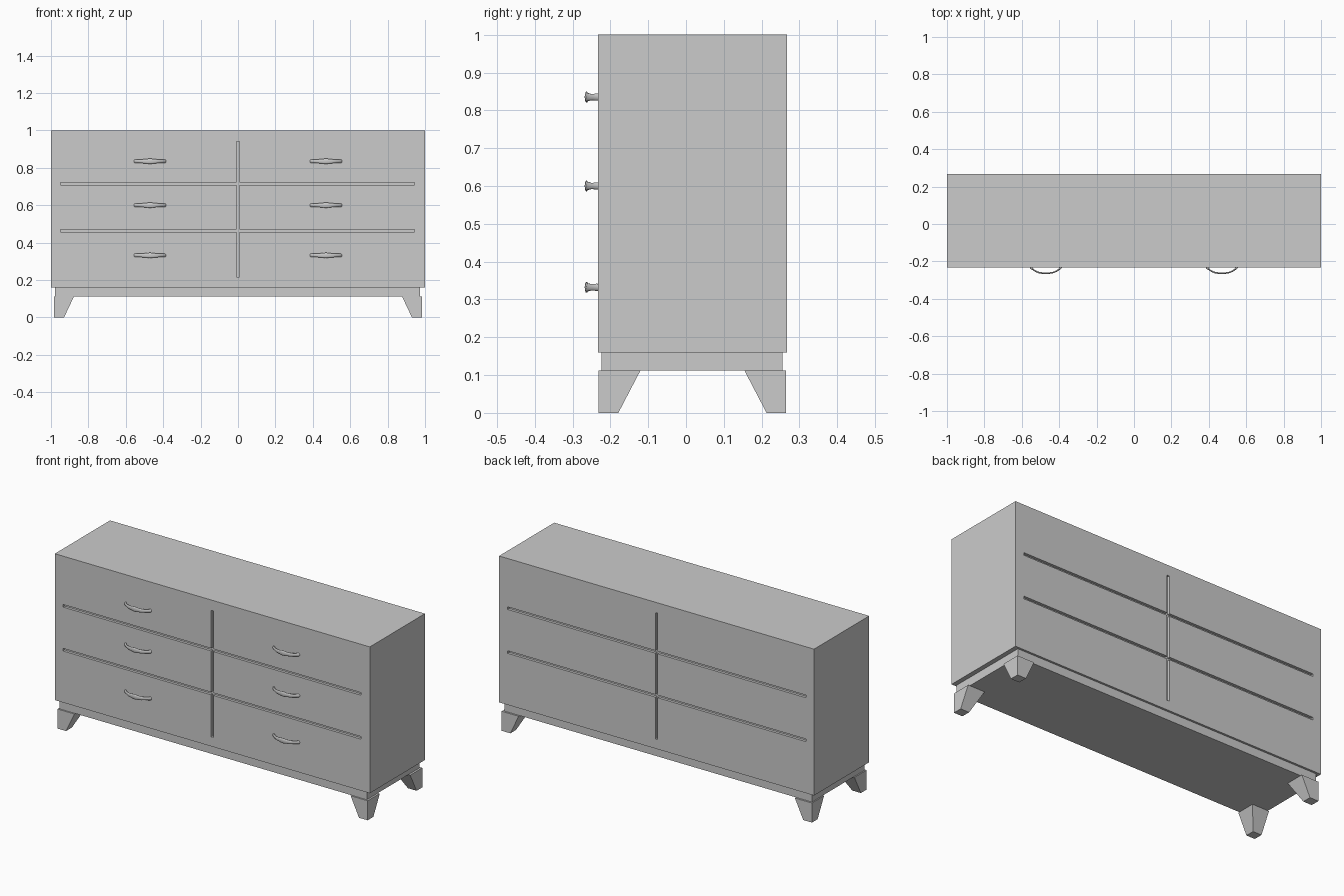
import bpy, bmesh, math
from mathutils import Vector

if "Cube" in bpy.data.objects:
    bpy.data.objects.remove(bpy.data.objects["Cube"])


def mesh_object(name, bm):
    bmesh.ops.recalc_face_normals(bm, faces=bm.faces)
    me = bpy.data.meshes.new(name)
    bm.to_mesh(me)
    bm.free()
    ob = bpy.data.objects.new(name, me)
    bpy.context.collection.objects.link(ob)
    return ob


def box(name, lo, hi):
    bm = bmesh.new()
    bmesh.ops.create_cube(bm, size=1)
    for v in bm.verts:
        v.co = Vector([lo[i] + (v.co[i] + 0.5) * (hi[i] - lo[i]) for i in range(3)])
    return mesh_object(name, bm)


def carve(target, cutter):
    mod = target.modifiers.new("groove", 'BOOLEAN')
    mod.operation = 'DIFFERENCE'
    mod.solver = 'EXACT'
    mod.object = cutter
    bpy.context.view_layer.objects.active = target
    bpy.ops.object.modifier_apply(modifier=mod.name)
    bpy.data.objects.remove(cutter)


FRONT, BACK, DEPTH, HALF = -0.233, 0.267, 0.015, 0.0075

# Cabinet body with drawer grooves on front and back
body = box("cabinet_body", (-1, FRONT, 0.16), (1, BACK, 1))
for y0, y1 in ((FRONT - 0.05, FRONT + DEPTH), (BACK - DEPTH, BACK + 0.05)):
    carve(body, box("groove_cutter", (-HALF, y0, 0.215), (HALF, y1, 0.94)))
    for z in (0.715, 0.463):
        carve(body, box("groove_cutter", (-0.948, y0, z - HALF), (0.945, y1, z + HALF)))

# Recessed plinth
box("plinth", (-0.978, -0.223, 0.112), (0.974, 0.255, 0.16))


# Tapered corner feet: outer faces upright, inner faces sloped
def foot(name, sx, sy):
    cy = 0.017
    bm = bmesh.new()
    rings = []
    for z, ix, iy in ((0, 0.93, 0.196), (0.112, 0.877, 0.1375)):
        rings.append([bm.verts.new((sx * x, cy + sy * y, z)) for x, y in
                      ((ix, iy), (0.985, iy), (0.985, 0.248), (ix, 0.248))])
    a, b = rings
    bm.faces.new(a)
    bm.faces.new(b)
    for i in range(4):
        j = (i + 1) % 4
        bm.faces.new((a[i], a[j], b[j], b[i]))
    mesh_object(name, bm)


for sx, side in ((-1, "left"), (1, "right")):
    for sy, end in ((-1, "front"), (1, "back")):
        foot(f"{end}_{side}_foot", sx, sy)


# Bowed handles: flattened tube swept along an arc
# (offset along x, reach out from front, half thickness, half height)
HALF_PATH = [(0.083, -0.006, 0.006, 0.009), (0.077, 0.003, 0.006, 0.010),
             (0.068, 0.011, 0.004, 0.009), (0.056, 0.019, 0.004, 0.009),
             (0.040, 0.026, 0.004, 0.011), (0.022, 0.029, 0.004, 0.012),
             (0.012, 0.030, 0.004, 0.014)]
PATH = ([(-x, *r) for x, *r in HALF_PATH] + [(0, 0.030, 0.005, 0.015)]
        + HALF_PATH[::-1])


def handle(name, cx, cz, sides=10):
    bm = bmesh.new()
    rings = []
    for i, (x, out, t, h) in enumerate(PATH):
        p, q = PATH[max(i - 1, 0)], PATH[min(i + 1, len(PATH) - 1)]
        n = Vector((q[1] - p[1], q[0] - p[0])).normalized()
        ring = []
        for k in range(sides):
            a = 2 * math.pi * k / sides
            d = t * math.cos(a)
            ring.append(bm.verts.new((cx + x - n.x * d, FRONT - out - n.y * d,
                                      cz + h * math.sin(a))))
        rings.append(ring)
    for a, b in zip(rings, rings[1:]):
        for k in range(sides):
            m = (k + 1) % sides
            bm.faces.new((a[k], a[m], b[m], b[k]))
    bm.faces.new(rings[0])
    bm.faces.new(rings[-1])
    for f in bm.faces:
        f.smooth = len(f.verts) == 4
    mesh_object(name, bm)


for row, z in (("top", 0.835), ("middle", 0.6), ("bottom", 0.332)):
    for x, side in ((-0.471, "left"), (0.47, "right")):
        handle(f"{row}_{side}_handle", x, z)
